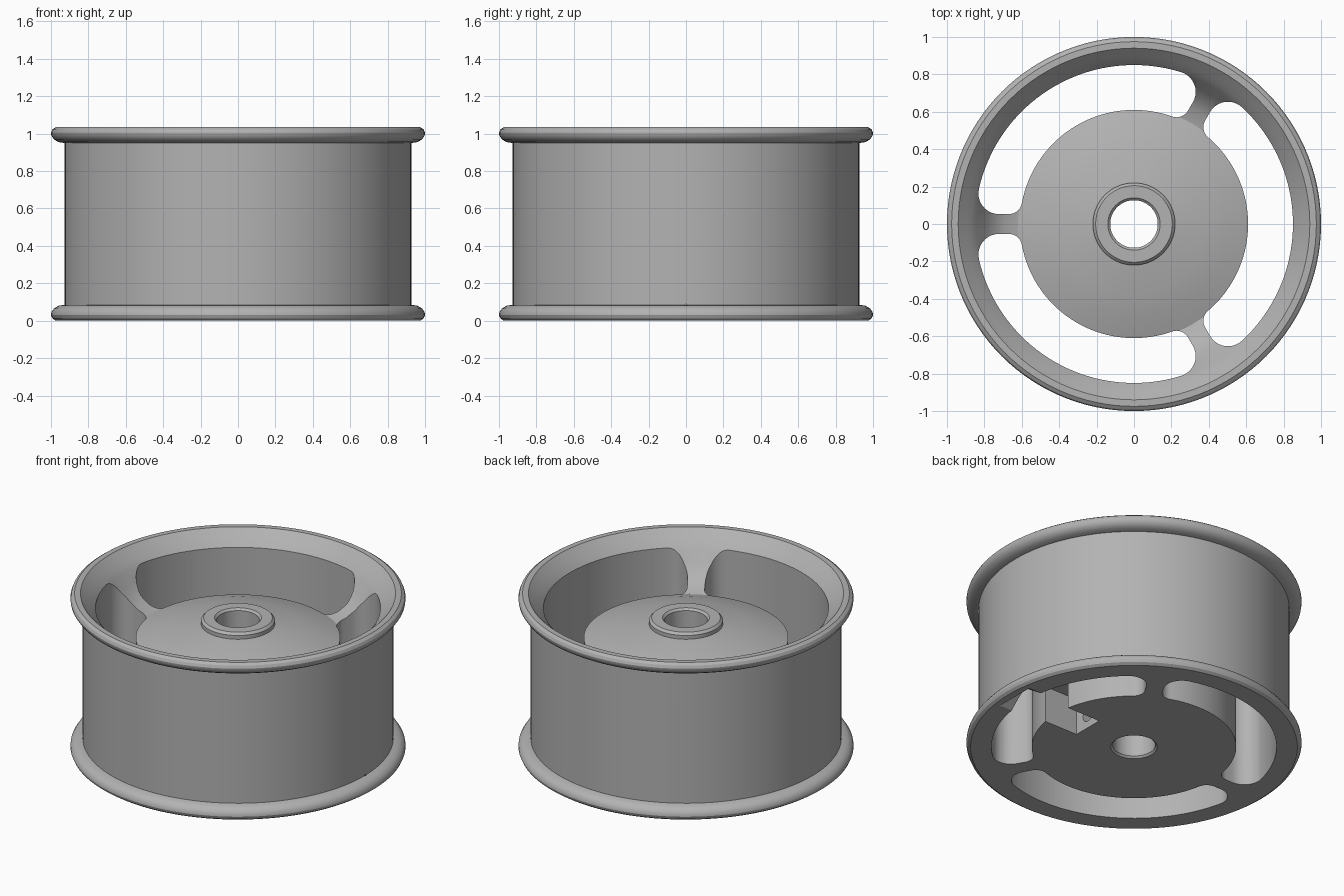
import bpy, bmesh
from math import sin, cos, pi, sqrt, atan2, radians
from mathutils import Matrix, Vector

cube = bpy.data.objects.get("Cube")
if cube:
    bpy.data.objects.remove(cube)

SEGMENTS = 120
HUB_R, WALL_R = 0.61, 0.85      # window inner and outer radius
SPOKE_HALF = 0.053

metal = bpy.data.materials.new("grey_metal")
metal.use_nodes = True
GREY = (0.45, 0.45, 0.45, 1)
metal.diffuse_color = GREY
metal.node_tree.nodes["Principled BSDF"].inputs["Base Color"].default_value = GREY


def make_object(name, bm):
    bmesh.ops.recalc_face_normals(bm, faces=bm.faces)
    mesh = bpy.data.meshes.new(name)
    bm.to_mesh(mesh)
    bm.free()
    mesh.materials.append(metal)
    obj = bpy.data.objects.new(name, mesh)
    bpy.context.collection.objects.link(obj)
    return obj


def revolve(name, profile):
    """Spin a closed (radius, height) profile about the z axis."""
    bm = bmesh.new()
    rings = []
    for i in range(SEGMENTS):
        a = 2 * pi * i / SEGMENTS
        rings.append([bm.verts.new((r * cos(a), r * sin(a), z)) for r, z in profile])
    n = len(profile)
    for i in range(SEGMENTS):
        one, two = rings[i], rings[(i + 1) % SEGMENTS]
        for j in range(n):
            k = (j + 1) % n
            bm.faces.new((one[j], two[j], two[k], one[k]))
    return make_object(name, bm)


def prism(name, outline, direction, matrix):
    """Extrude a closed 3D outline along a direction."""
    bm = bmesh.new()
    face = bm.faces.new([bm.verts.new(p) for p in outline])
    new = bmesh.ops.extrude_face_region(bm, geom=[face])["geom"]
    verts = [v for v in new if isinstance(v, bmesh.types.BMVert)]
    bmesh.ops.translate(bm, vec=direction, verts=verts)
    bm.transform(matrix)
    return make_object(name, bm)


def arc(cx, cy, r, start, end, steps):
    return [Vector((cx + r * cos(start + (end - start) * i / steps),
                    cy + r * sin(start + (end - start) * i / steps), -0.2))
            for i in range(steps + 1)]


def window_outline():
    """Ring sector with rounded corners, centred on the +x axis."""
    fo, fi = 0.11, 0.07
    yo, yi = SPOKE_HALF + fo, SPOKE_HALF + fi
    xo = sqrt((WALL_R - fo) ** 2 - yo ** 2)
    xi = sqrt((HUB_R + fi) ** 2 - yi ** 2)
    ao, ai = atan2(yo, xo), atan2(yi, xi)
    # Half outline beside a spoke lying on +x, from the hub to the wall
    side = arc(xi, yi, fi, ai + pi, 1.5 * pi, 8) + arc(xo, yo, fo, -pi / 2, ao, 10)
    turn = Matrix.Rotation(radians(-60), 4, 'Z')
    lower = [turn @ p for p in side]
    upper = [Vector((p.x, -p.y, p.z)) for p in reversed(lower)]
    half_o, half_i = radians(60) - ao, radians(60) - ai
    outer = arc(0, 0, WALL_R, -half_o, half_o, 36)[1:-1]
    inner = arc(0, 0, HUB_R, half_i, -half_i, 36)[1:-1]
    return lower + outer + upper + inner


def cut(target, cutter):
    mod = target.modifiers.new("cut", 'BOOLEAN')
    mod.operation, mod.solver, mod.object = 'DIFFERENCE', 'EXACT', cutter
    bpy.context.view_layer.objects.active = target
    bpy.ops.object.modifier_apply(modifier=mod.name)
    bpy.data.objects.remove(cutter)


# Drum, flanges, sloping spoke cone, domed hub and boss in one section
flange = [(0.927, 0.95), (0.96, 0.955), (0.985, 0.97), (0.998, 0.99),
          (1, 1.005), (0.993, 1.022), (0.975, 1.035)]
low_flange = [(r, 1.035 - z) for r, z in reversed(flange)]
inside = [(0.94, 1.035), (0.9, 0.995), (0.87, 0.965), (0.845, 0.935), (0.8, 0.86),
          (0.75, 0.8), (0.69, 0.76), (0.62, 0.74), (0.5, 0.78), (0.38, 0.81),
          (0.22, 0.835)]
boss = [(0.22, 0.86), (0.205, 0.875), (0.14, 0.875), (0.127, 0.862),
        (0.127, 0.012), (0.139, 0)]
wheel = revolve("wheel", low_flange + flange + inside + boss)

# Three windows, each with a slot under the hub, a cross hole and a rim notch
for i in range(3):
    turn = Matrix.Rotation(radians(120 * i), 4, 'Z')
    cut(wheel, prism("window_cutter", window_outline(), (0, 0, 1.5), turn))
    slot = [(0.36, -0.105, -0.1), (0.36, 0.105, -0.1),
            (0.36, 0.105, 0.24), (0.36, -0.105, 0.24)]
    cut(wheel, prism("slot_cutter", slot, (0.3, 0, 0), turn))
    hole = [(0.08, 0.045 * cos(k * pi / 8), 0.09 + 0.045 * sin(k * pi / 8))
            for k in range(16)]
    cut(wheel, prism("hole_cutter", hole, (0.32, 0, 0), turn))
    notch = [(0.8, -0.15, -0.01), (0.8, 0.15, -0.01), (0.8, 0, 0.09)]
    cut(wheel, prism("notch_cutter", notch, (0.13, 0, 0), turn))

# Smooth curves, sharp edges
bpy.ops.object.select_all(action='DESELECT')
wheel.select_set(True)
bpy.context.view_layer.objects.active = wheel
bpy.ops.object.shade_smooth_by_angle(angle=radians(28))
